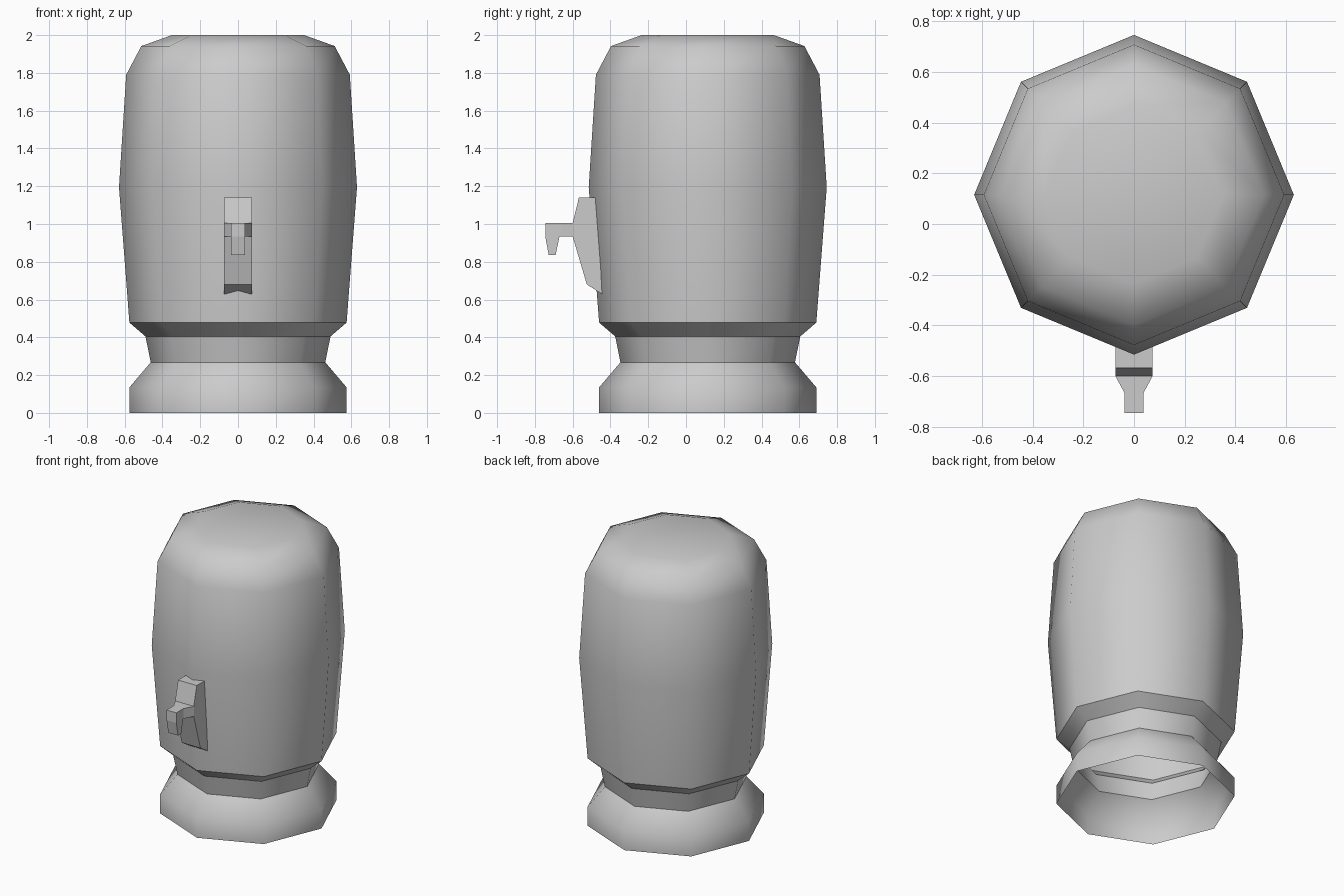
import bpy, bmesh, math

cube = bpy.data.objects.get("Cube")
if cube:
    bpy.data.objects.remove(cube)

grey = bpy.data.materials.new("plain_grey")
grey.use_nodes = True
colour = (0.6, 0.6, 0.6, 1)
grey.diffuse_color = colour
grey.node_tree.nodes["Principled BSDF"].inputs["Base Color"].default_value = colour

SIDES = 8
CENTRE_Y = 0.115


def finish(name, bm):
    mesh = bpy.data.meshes.new(name)
    bm.to_mesh(mesh)
    bm.free()
    mesh.materials.append(grey)
    obj = bpy.data.objects.new(name, mesh)
    bpy.context.collection.objects.link(obj)
    return obj


def bridge(bm, rings):
    n = len(rings[0])
    for low, high in zip(rings, rings[1:]):
        for i in range(n):
            j = (i + 1) % n
            bm.faces.new((low[i], low[j], high[j], high[i]))


# Barrel: open-bottomed octagonal shell, (radius, height, crease)
profile = [(0.575, 0, False), (0.575, 0.135, False), (0.462, 0.268, True),
           (0.49, 0.405, True), (0.575, 0.478, True), (0.63, 1.195, False),
           (0.592, 1.79, False), (0.512, 1.942, False), (0.35, 2.0, False)]
bm = bmesh.new()
rings = []
for radius, z, crease in profile:
    angles = [2 * math.pi * i / SIDES for i in range(SIDES)]
    rings.append([bm.verts.new((radius * math.cos(a), CENTRE_Y + radius * math.sin(a), z))
                  for a in angles])
bridge(bm, rings)
bm.faces.new(rings[-1])
for face in bm.faces:
    face.smooth = True
for ring, (radius, z, crease) in zip(rings, profile):
    for i in range(SIDES):
        edge = bm.edges.get((ring[i], ring[(i + 1) % SIDES]))
        edge.smooth = not crease
finish("barrel", bm)


# Tap: solids lofted through (y, z) pairs with a half width
def loft(bm, sections):
    rings = []
    for (ya, za), (yb, zb), w in sections:
        corners = ((-w, ya, za), (w, ya, za), (w, yb, zb), (-w, yb, zb))
        rings.append([bm.verts.new(c) for c in corners])
    bridge(bm, rings)
    bm.faces.new(rings[0])
    bm.faces.new(rings[-1])


W, N = 0.073, 0.038
bm = bmesh.new()
# Backplate
loft(bm, [((-0.567, 1.14), (-0.48, 1.14), W),
          ((-0.6, 1.005), (-0.465, 1.005), W),
          ((-0.6, 0.933), (-0.46, 0.933), W),
          ((-0.525, 0.68), (-0.445, 0.63), W)])
# Tapered arm
loft(bm, [((-0.6, 1.005), (-0.6, 0.933), W),
          ((-0.665, 1.005), (-0.665, 0.933), N),
          ((-0.745, 1.005), (-0.745, 0.933), N)])
# Spout
loft(bm, [((-0.745, 0.933), (-0.67, 0.933), N),
          ((-0.727, 0.837), (-0.69, 0.837), N)])
bmesh.ops.recalc_face_normals(bm, faces=bm.faces[:])
finish("tap", bm)
